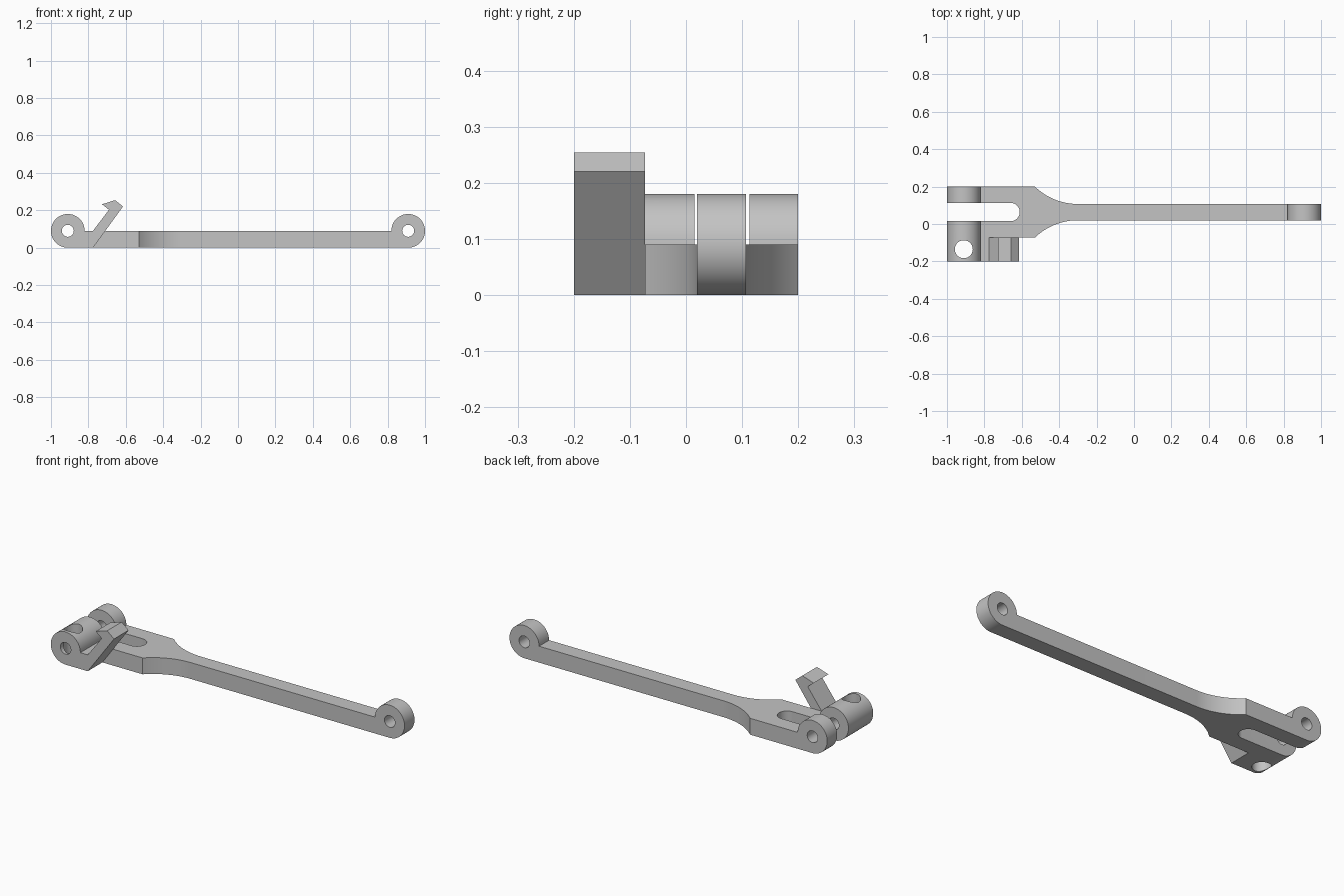
import bpy, bmesh, math
from mathutils import Vector

cube = bpy.data.objects.get("Cube")
if cube:
    bpy.data.objects.remove(cube, do_unlink=True)

grey = bpy.data.materials.new("plain grey")
grey.use_nodes = True
grey.diffuse_color = (0.55, 0.55, 0.55, 1)
grey.node_tree.nodes["Principled BSDF"].inputs["Base Color"].default_value = grey.diffuse_color

R = 0.09            # knuckle radius, also the bar thickness
KX = 1 - R          # knuckle centre
FILLET = 0.331      # curve from wide fork to narrow bar


def arc(cx, cy, r, start, end, steps=32):
    angles = [math.radians(start + (end - start) * i / steps) for i in range(steps + 1)]
    return [(cx + r * math.cos(a), cy + r * math.sin(a)) for a in angles]


def prism(name, outline, low, high, axis):
    """Extrude an outline along y (outline in x, z) or z (outline in x, y)."""
    bm = bmesh.new()
    place = (lambda p: (p[0], low, p[1])) if axis == "y" else (lambda p: (p[0], p[1], low))
    face = bm.faces.new([bm.verts.new(place(p)) for p in outline])
    shift = Vector((0, high - low, 0)) if axis == "y" else Vector((0, 0, high - low))
    ext = bmesh.ops.extrude_face_region(bm, geom=[face], use_keep_orig=True)
    bmesh.ops.translate(bm, vec=shift,
                        verts=[v for v in ext["geom"] if isinstance(v, bmesh.types.BMVert)])
    bmesh.ops.recalc_face_normals(bm, faces=bm.faces[:])
    mesh = bpy.data.meshes.new(name)
    bm.to_mesh(mesh)
    bm.free()
    mesh.materials.append(grey)
    obj = bpy.data.objects.new(name, mesh)
    bpy.context.collection.objects.link(obj)
    return obj


def combine(target, tool, operation):
    mod = target.modifiers.new(operation.lower(), "BOOLEAN")
    mod.operation, mod.solver, mod.object = operation, "EXACT", tool
    bpy.context.view_layer.objects.active = target
    bpy.ops.object.modifier_apply(modifier=mod.name)
    bpy.data.objects.remove(tool, do_unlink=True)


# Side silhouette: flat bar with a round knuckle at each end
side = arc(KX, R, R, -90, 180, 48) + arc(-KX, R, R, 0, 270, 48)
arm = prism("lever_arm", side, -0.3, 0.3, "y")

# Plan silhouette: side tab, flared fork with rounded slot, narrow bar
plan = [(-1.1, -0.2), (-0.775, -0.2), (-0.775, -0.073)]
plan += arc(-0.3, 0.02 - FILLET, FILLET, 134, 90)
plan += [(1.1, 0.02), (1.1, 0.107)]
plan += arc(-0.3, 0.107 + FILLET, FILLET, 270, 226)
plan += [(-1.1, 0.2), (-1.1, 0.113)]
plan += arc(-0.66, 0.064, 0.049, 90, -90)
plan += [(-1.1, 0.015)]
combine(arm, prism("plan_cutter", plan, -0.1, 0.4, "z"), "INTERSECT")

# Slanted catch hook rising from the side tab
hook = [(-0.775, 0), (-0.615, 0.22), (-0.657, 0.254), (-0.727, 0.232),
        (-0.69, 0.203), (-0.775, R), (-0.8, 0.07), (-0.8, 0.02)]
combine(arm, prism("catch_hook", hook, -0.2, -0.073, "y"), "UNION")

# Hinge pin holes and the vertical hole through the long knuckle
for x in (-KX, KX):
    hole = arc(x, R, 0.032, 0, 360, 40)[:-1]
    combine(arm, prism("pin_hole", hole, -0.4, 0.4, "y"), "DIFFERENCE")
hole = arc(-KX, -0.135, 0.048, 0, 360, 40)[:-1]
combine(arm, prism("cross_hole", hole, -0.1, 0.4, "z"), "DIFFERENCE")

# Smooth curved walls, sharp edges kept
bpy.ops.object.select_all(action="DESELECT")
arm.select_set(True)
bpy.context.view_layer.objects.active = arm
bpy.ops.object.shade_smooth_by_angle(angle=math.radians(30))
